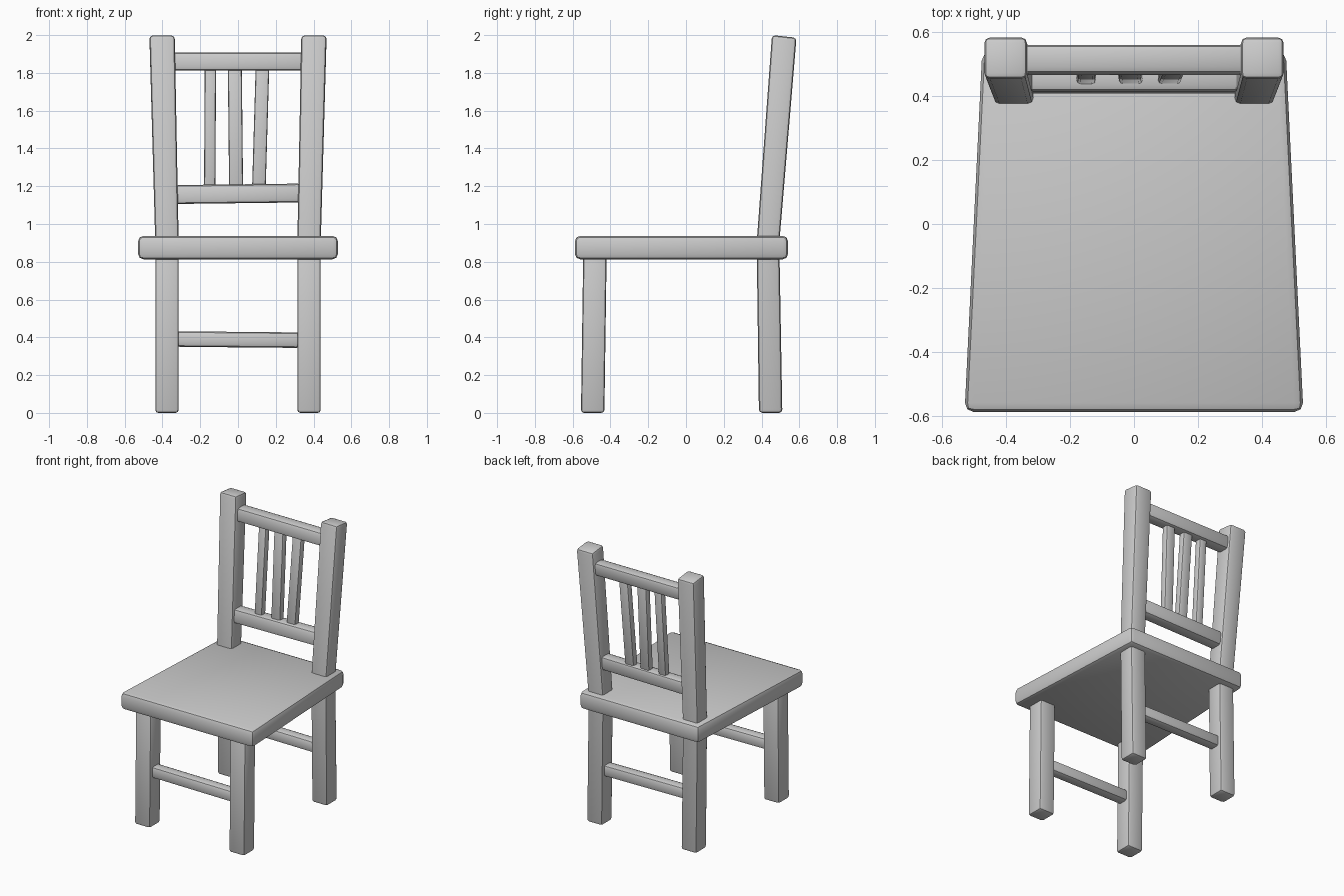
import bpy, bmesh
from mathutils import Vector

cube = bpy.data.objects.get("Cube")
if cube:
    bpy.data.objects.remove(cube, do_unlink=True)

# One plain grey for the whole chair
grey = bpy.data.materials.new("plain_grey")
grey.use_nodes = True
grey.diffuse_color = (0.6, 0.6, 0.6, 1)
grey.node_tree.nodes["Principled BSDF"].inputs["Base Color"].default_value = grey.diffuse_color


def loft(name, sections, bevel, segments=2):
    """Skin four-cornered sections into a solid with softened edges."""
    bm = bmesh.new()
    rings = [[bm.verts.new(p) for p in s] for s in sections]
    for a, b in zip(rings, rings[1:]):
        for i in range(4):
            j = (i + 1) % 4
            bm.faces.new((a[i], a[j], b[j], b[i]))
    bm.faces.new(rings[0][::-1])
    bm.faces.new(rings[-1])
    bmesh.ops.recalc_face_normals(bm, faces=bm.faces)
    sharp = [e for e in bm.edges if e.calc_face_angle() > 0.5]
    bmesh.ops.bevel(bm, geom=sharp, offset=bevel, segments=segments,
                    profile=0.5, affect='EDGES', clamp_overlap=True)
    mesh = bpy.data.meshes.new(name)
    bm.to_mesh(mesh)
    bm.free()
    mesh.materials.append(grey)
    ob = bpy.data.objects.new(name, mesh)
    bpy.context.collection.objects.link(ob)
    bpy.ops.object.select_all(action='DESELECT')
    ob.select_set(True)
    bpy.context.view_layer.objects.active = ob
    bpy.ops.object.shade_smooth_by_angle(angle=0.6)
    return ob


def level(x, y, z, hx, hy, tilt=0):
    """Horizontal section; tilt lowers its back edge."""
    return [Vector((x + sx * hx, y + sy * hy, z - (sy + 1) * tilt / 2))
            for sx, sy in ((-1, -1), (1, -1), (1, 1), (-1, 1))]


def rail(name, y, z, hx, hy, hz, lean=0, rise=0, bevel=0.02):
    """Bar running side to side; its section follows the lean of the back."""
    loft(name, [[Vector((sx * hx, y + sy * hy + sz * lean, z + sz * hz + sx * rise))
                 for sy, sz in ((-1, -1), (1, -1), (1, 1), (-1, 1))]
                for sx in (-1, 1)], bevel)


# Seat, wider at the front
loft("seat", [[Vector((sx * (0.53 if sy < 0 else 0.475), -0.588 if sy < 0 else 0.54, z))
               for sx, sy in ((-1, -1), (1, -1), (1, 1), (-1, 1))]
              for z in (0.813, 0.937)], 0.028)

# Legs and leaning back posts
for side, s in (("right", -1), ("left", 1)):
    loft(side + "_front_leg", [level(s * 0.376, -0.494, 0, 0.062, 0.062),
                               level(s * 0.376, -0.482, 0.85, 0.062, 0.062)], 0.016)
    loft(side + "_back_post", [level(s * 0.376, 0.448, 0, 0.062, 0.062),
                               level(s * 0.376, 0.434, 0.9, 0.062, 0.06),
                               level(s * 0.402, 0.52, 2.0, 0.067, 0.065, 0.014)], 0.018)

# Stretchers between the legs
rail("front_stretcher", -0.488, 0.388, 0.33, 0.04, 0.041, rise=-0.003)
rail("back_stretcher", 0.442, 0.388, 0.33, 0.04, 0.041, rise=-0.003)

# Backrest rails
rail("lower_back_rail", 0.456, 1.16, 0.335, 0.045, 0.05, 0.004, 0.004)
rail("upper_back_rail", 0.513, 1.86, 0.35, 0.045, 0.048, 0.004)

# Backrest slats
for name, low, high, half in (("right_slat", -0.15, -0.146, 0.03),
                              ("middle_slat", -0.01, -0.017, 0.037),
                              ("left_slat", 0.11, 0.13, 0.036)):
    loft(name, [level(low, 0.461, 1.17, half, 0.025),
                level(high, 0.51, 1.85, half, 0.025)], 0.012)
